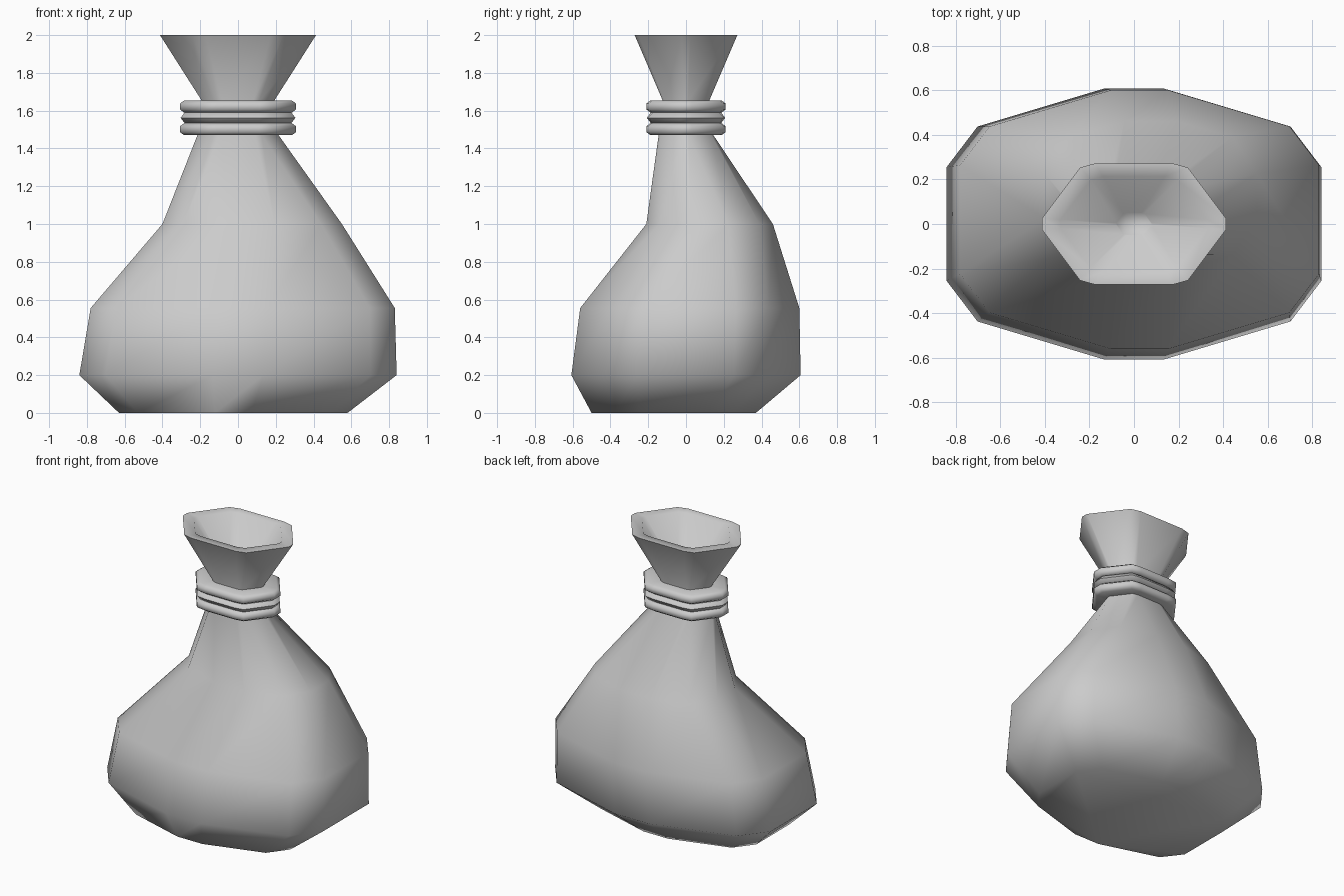
import bpy, bmesh
from math import radians

if "Cube" in bpy.data.objects:
    bpy.data.objects.remove(bpy.data.objects["Cube"])

# Quarter outlines (unit half-extents), mirrored into 12-sided loops
BODY = [(1.0, 0.42), (0.835, 0.72), (0.16, 1.0)]
WAIST = [(1.0, 0.30), (0.77, 0.79), (0.25, 1.0)]
NECK = [(1.0, 0.09), (0.585, 0.93), (0.42, 1.0)]


def loop12(q, cx, cy, rx, ry, z):
    """Mirror a quarter outline into a closed 12-point loop."""
    pts = list(q) + [(-x, y) for x, y in reversed(q)]
    pts += [(-x, -y) for x, y in q] + [(x, -y) for x, y in reversed(q)]
    return [(cx + x * rx, cy + y * ry, z) for x, y in pts]


def loft(name, loops, closed=False, angle=60):
    """Skin a stack of loops; cap the ends or join them into a ring."""
    bm = bmesh.new()
    rows = [[bm.verts.new(p) for p in lp] for lp in loops]
    pairs = list(zip(rows, rows[1:]))
    if closed:
        pairs.append((rows[-1], rows[0]))
    else:
        bm.faces.new(list(reversed(rows[0])))
        bm.faces.new(rows[-1])
    for a, b in pairs:
        n = len(a)
        for i in range(n):
            j = (i + 1) % n
            bm.faces.new((a[i], a[j], b[j], b[i]))
    bmesh.ops.recalc_face_normals(bm, faces=bm.faces)
    me = bpy.data.meshes.new(name)
    bm.to_mesh(me)
    bm.free()
    ob = bpy.data.objects.new(name, me)
    bpy.context.collection.objects.link(ob)
    bpy.ops.object.select_all(action='DESELECT')
    ob.select_set(True)
    bpy.context.view_layer.objects.active = ob
    bpy.ops.object.shade_smooth_by_angle(angle=radians(angle))
    return ob


# Sack: leaning body, narrow neck, flared mouth with thick rim and inner funnel
loft("sack", [
    loop12(BODY, -0.025, -0.065, 0.605, 0.435, 0.0),
    loop12(BODY, 0.0, 0.0, 0.84, 0.607, 0.2),
    loop12(BODY, 0.025, 0.02, 0.805, 0.58, 0.555),
    loop12(WAIST, 0.075, 0.125, 0.475, 0.335, 1.0),
    loop12(NECK, 0.0, 0.0, 0.215, 0.145, 1.47),
    loop12(NECK, 0.0, 0.0, 0.19, 0.122, 1.65),
    loop12(NECK, 0.0, 0.0, 0.413, 0.272, 2.0),
    loop12(NECK, 0.0, 0.0, 0.33, 0.213, 2.0),
    loop12(NECK, 0.0, 0.0, 0.08, 0.05, 1.68),
])

# Rope: three stacked coils (the middle one has a pointed edge)
ROPE = [(1.0, 0.15), (0.59, 0.95), (0.37, 1.0)]
ROUND = [(-0.14, -0.028), (-0.022, -0.032), (0.0, -0.016),
         (0.0, 0.016), (-0.022, 0.032), (-0.14, 0.028)]
POINT = [(-0.14, -0.028), (-0.024, -0.028), (-0.003, 0.0),
         (-0.024, 0.028), (-0.14, 0.028)]
for name, z, prof in (("rope_lower", 1.502, ROUND), ("rope_middle", 1.562, POINT),
                      ("rope_upper", 1.622, ROUND)):
    loft(name, [loop12(ROPE, 0, 0, 0.307 + d, 0.21 + d, z + h) for d, h in prof],
         closed=True)
